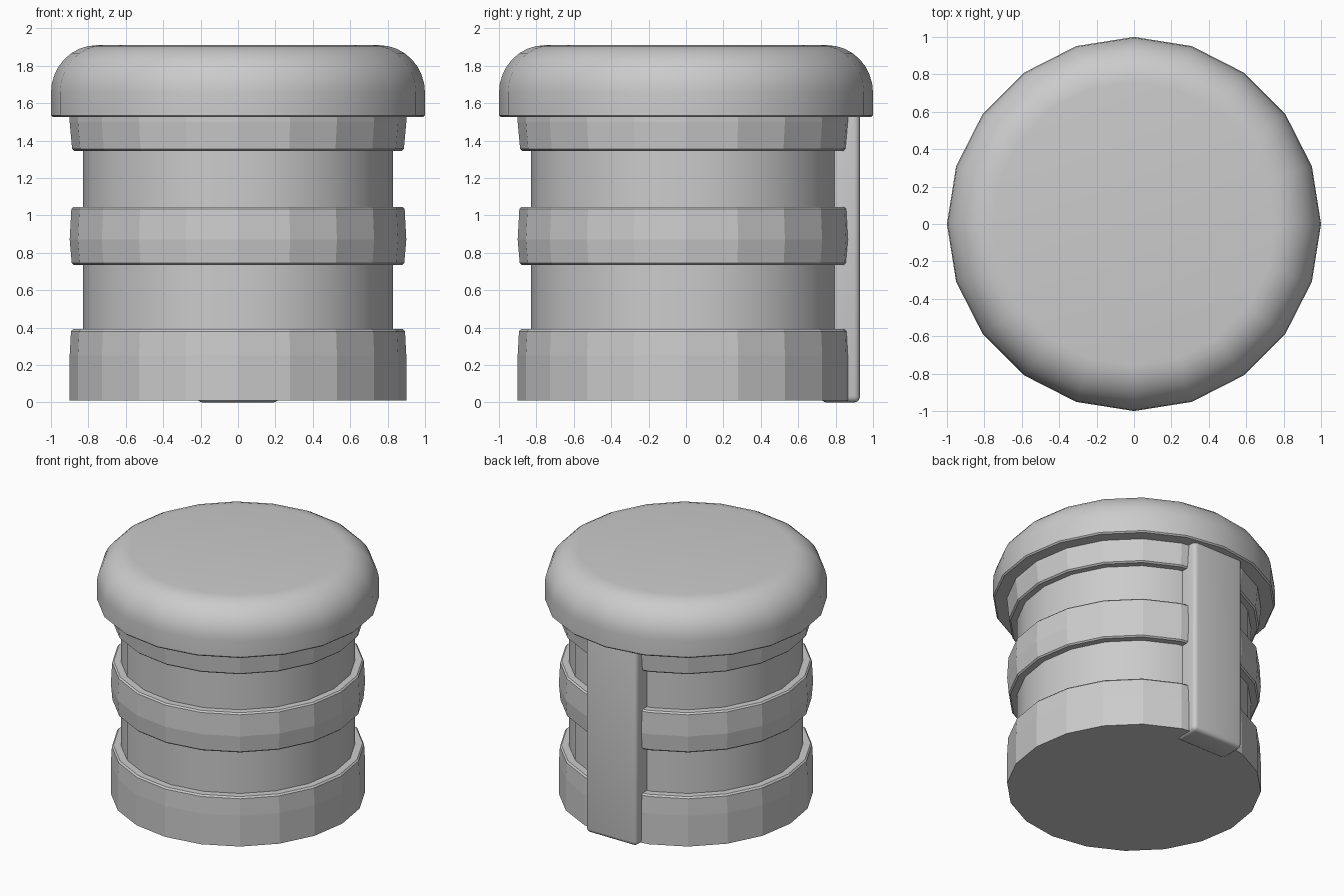
import bpy, bmesh, math

if "Cube" in bpy.data.objects:
    bpy.data.objects.remove(bpy.data.objects["Cube"])

SIDES = 20


def lathe(name, profile, smooth=None):
    """Closed 20-sided solid from (radius, z) points listed bottom to top."""
    bm = bmesh.new()
    rings = []
    for r, z in profile:
        rings.append([bm.verts.new((r * math.cos(2 * math.pi * i / SIDES),
                                    r * math.sin(2 * math.pi * i / SIDES), z))
                      for i in range(SIDES)])
    for a, b in zip(rings, rings[1:]):
        for i in range(SIDES):
            j = (i + 1) % SIDES
            bm.faces.new((a[i], a[j], b[j], b[i]))
    bm.faces.new(rings[0][::-1])
    bm.faces.new(rings[-1])
    return finish(name, bm, smooth)


def finish(name, bm, smooth):
    bmesh.ops.recalc_face_normals(bm, faces=bm.faces)
    mesh = bpy.data.meshes.new(name)
    bm.to_mesh(mesh)
    bm.free()
    obj = bpy.data.objects.new(name, mesh)
    bpy.context.collection.objects.link(obj)
    if smooth:
        bpy.ops.object.select_all(action='DESELECT')
        obj.select_set(True)
        bpy.context.view_layer.objects.active = obj
        bpy.ops.object.shade_smooth_by_angle(angle=math.radians(smooth))
    return obj


# Inner cylinder
lathe("body", [(0.83, 0.05), (0.83, 1.56)], 30)

# Faceted bands with softly chamfered rims
lathe("lower_band", [(0.90, 0.01), (0.90, 0.25), (0.893, 0.38), (0.882, 0.392)])
lathe("middle_band", [(0.878, 0.735), (0.889, 0.745), (0.90, 0.87),
                      (0.891, 1.035), (0.88, 1.046)])
lathe("upper_band", [(0.875, 1.345), (0.887, 1.355), (0.90, 1.50), (0.90, 1.54)])

# Cap with rounded shoulder
cap = [(0.99, 1.525), (1.0, 1.535)]
for i in range(9):
    t = math.pi / 2 * i / 8
    cap.append((0.755 + 0.245 * math.cos(t), 1.655 + 0.255 * math.sin(t)))
lathe("cap", cap, 35)

# Vertical bar on the back
bm = bmesh.new()
bmesh.ops.create_cube(bm, size=1)
for v in bm.verts:
    v.co = (v.co.x * 0.44, 0.825 + v.co.y * 0.21, 0.78 + v.co.z * 1.56)
bmesh.ops.bevel(bm, geom=bm.edges[:], offset=0.032, segments=4,
                profile=0.5, affect='EDGES')
finish("back_bar", bm, 40)
